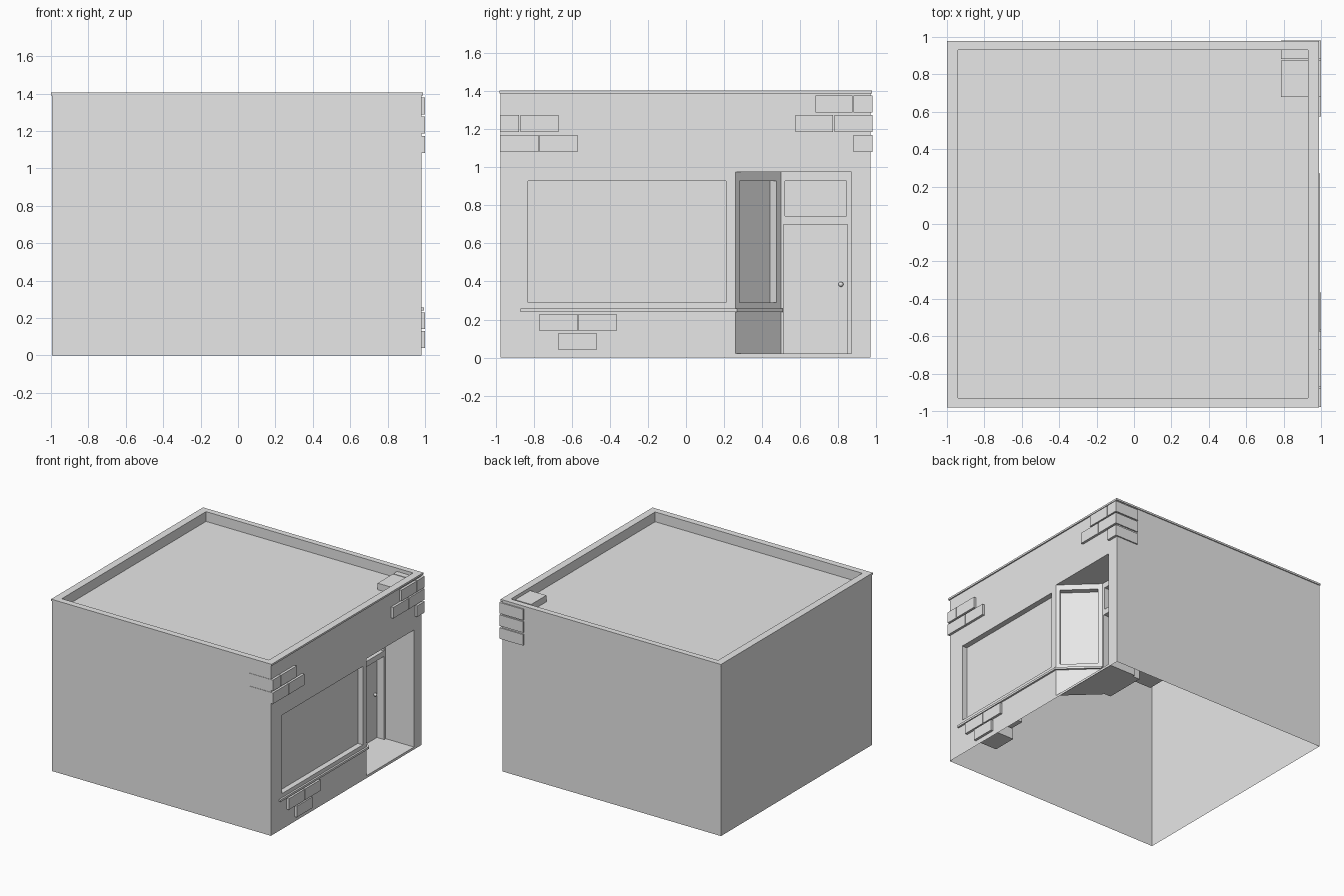
import bpy, bmesh
from mathutils import Vector

cube = bpy.data.objects.get("Cube")
if cube:
    bpy.data.objects.remove(cube)

grey = bpy.data.materials.new("plain_grey")
grey.use_nodes = True
grey.diffuse_color = (0.8, 0.8, 0.8, 1)
grey.node_tree.nodes["Principled BSDF"].inputs["Base Color"].default_value = (0.8, 0.8, 0.8, 1)


def finish(name, bm):
    mesh = bpy.data.meshes.new(name)
    bm.to_mesh(mesh)
    bm.free()
    mesh.materials.append(grey)
    obj = bpy.data.objects.new(name, mesh)
    bpy.context.collection.objects.link(obj)
    return obj


def face(bm, points, normal):
    """Add a polygon turned towards the given normal."""
    f = bm.faces.new([bm.verts.new(p) for p in points])
    f.normal_update()
    if f.normal.dot(Vector(normal)) < 0:
        f.normal_flip()


def box(name, lo, hi):
    bm = bmesh.new()
    bmesh.ops.create_cube(bm, size=1)
    for v in bm.verts:
        v.co = [(a + b) / 2 + c * (b - a) for a, b, c in zip(lo, hi, v.co)]
    return finish(name, bm)


def prism(name, outline, z0, z1):
    bm = bmesh.new()
    face(bm, [(x, y, z0) for x, y in outline], (0, 0, 1))
    top = bmesh.ops.extrude_face_region(bm, geom=bm.faces[:])["geom"]
    for v in top:
        if isinstance(v, bmesh.types.BMVert):
            v.co.z = z1
    bmesh.ops.recalc_face_normals(bm, faces=bm.faces[:])
    return finish(name, bm)


def recessed_wall(name, start, end, z0, z1, hole, depth):
    """Upright wall from start to end with one recessed panel: hole = u0, u1, z0, z1."""
    a, b = Vector((*start, 0)), Vector((*end, 0))
    along = (b - a).normalized()
    normal = along.cross(Vector((0, 0, 1)))
    width = (b - a).length
    h0, h1, v0, v1 = hole

    def at(u, z, d=0):
        return a + along * u + Vector((0, 0, z)) - normal * d

    bm = bmesh.new()
    for l, r, lo, hi in ((0, h0, z0, z1), (h1, width, z0, z1), (h0, h1, z0, v0), (h0, h1, v1, z1)):
        if r - l > 0.001 and hi - lo > 0.001:
            face(bm, [at(l, lo), at(r, lo), at(r, hi), at(l, hi)], normal)
    corners = [(h0, v0), (h1, v0), (h1, v1), (h0, v1)]
    middle = at((h0 + h1) / 2, (v0 + v1) / 2, depth / 2)
    for p, q in zip(corners, corners[1:] + corners[:1]):
        quad = [at(*p), at(*q), at(*q, depth), at(*p, depth)]
        face(bm, quad, middle - (quad[0] + quad[2]) / 2)
    face(bm, [at(*c, depth) for c in corners], normal)
    return finish(name, bm)


# Main dimensions
X0, X1, Y0, Y1 = -0.995, 0.98, -0.975, 0.97
TOP, HEAD, FLOOR = 1.39, 0.975, 0.02
EY0, EY1, DX, DY = 0.26, 0.87, 0.725, 0.50   # entrance recess


def rect_x(bm, x, y0, y1, z0, z1, n):
    face(bm, [(x, y0, z0), (x, y1, z0), (x, y1, z1), (x, y0, z1)], (n, 0, 0))


def rect_y(bm, y, x0, x1, z0, z1, n):
    face(bm, [(x0, y, z0), (x1, y, z0), (x1, y, z1), (x0, y, z1)], (0, n, 0))


# Plain outer walls, open underneath
bm = bmesh.new()
rect_y(bm, Y0, X0, X1, 0, TOP, -1)
rect_y(bm, Y1, X0, X1, 0, TOP, 1)
rect_x(bm, X0, Y0, Y1, 0, HEAD, -1)
rect_x(bm, X0, Y0, Y1, HEAD, TOP, -1)
finish("outer_walls", bm)

# Shop side: header, corner pier and strip below the entrance
bm = bmesh.new()
rect_x(bm, X1, Y0, Y1, HEAD, TOP, 1)
rect_x(bm, X1, EY1, Y1, 0, HEAD, 1)
rect_x(bm, X1, EY0, EY1, 0, FLOOR, 1)
finish("shop_wall", bm)

# Shop windows, door and transom
recessed_wall("display_window", (X1, Y0), (X1, EY0), 0, HEAD, (0.145, 1.185, 0.29, 0.93), 0.045)
recessed_wall("angled_window", (X1, EY0), (DX, DY), FLOOR, HEAD, (0.03, 0.315, 0.29, 0.93), 0.045)
recessed_wall("door", (DX, DY), (DX, EY1), FLOOR, 0.72, (0.012, 0.35, FLOOR, 0.70), 0.065)
recessed_wall("transom", (DX, DY), (DX, EY1), 0.72, HEAD, (0.02, 0.345, 0.745, 0.93), 0.045)

# Door knob
bm = bmesh.new()
bmesh.ops.create_uvsphere(bm, u_segments=12, v_segments=8, radius=0.013)
knob = finish("door_knob", bm)
knob.location = (DX - 0.055, 0.815, 0.385)
for p in knob.data.polygons:
    p.use_smooth = True

# Entrance floor, ceiling and side wall
plan = [(X1, EY0), (X1, EY1), (DX, EY1), (DX, DY)]
bm = bmesh.new()
face(bm, [(x, y, FLOOR) for x, y in plan], (0, 0, 1))
face(bm, [(x, y, HEAD) for x, y in plan], (0, 0, -1))
rect_y(bm, EY1, DX, X1, FLOOR, HEAD, -1)
finish("entrance_recess", bm)

# Sill running under both windows
prism("window_sill", [(0.995, -0.87), (0.995, 0.268), (0.738, 0.51),
                      (0.715, 0.49), (0.96, EY0), (0.96, -0.87)], 0.24, 0.257)

# Roof with parapet and thin coping
outer = [(-1, -0.982), (0.99, -0.982), (0.99, 0.978), (-1, 0.978)]
inner = [(-0.94, -0.93), (0.93, -0.93), (0.93, 0.93), (-0.94, 0.93)]
CAP, ROOF = 1.405, 1.325
bm = bmesh.new()
face(bm, [(x, y, ROOF) for x, y in inner], (0, 0, 1))
for i in range(4):
    j = (i + 1) % 4
    a, b, c, d = outer[i], outer[j], inner[j], inner[i]
    out = (a[0] + b[0], a[1] + b[1], 0)
    face(bm, [(*a, TOP), (*b, TOP), (*b, CAP), (*a, CAP)], out)
    face(bm, [(*a, CAP), (*b, CAP), (*c, CAP), (*d, CAP)], (0, 0, 1))
    face(bm, [(*a, TOP), (*b, TOP), (*c, TOP), (*d, TOP)], (0, 0, -1))
    face(bm, [(*d, ROOF), (*c, ROOF), (*c, CAP), (*d, CAP)], (-out[0], -out[1], 0))
finish("roof_and_parapet", bm)

# Exposed bricks: row bottom, then y spans
rows = [
    (1.288, [(0.68, 0.875), (0.882, 0.98)]),
    (1.187, [(0.575, 0.773), (0.78, 0.98)]),
    (1.082, [(0.882, 0.98)]),
    (1.187, [(-0.978, -0.878), (-0.872, -0.672)]),
    (1.082, [(-0.978, -0.777), (-0.771, -0.572)]),
    (0.14, [(-0.772, -0.572), (-0.565, -0.365)]),
    (0.04, [(-0.67, -0.47)]),
]
for z, spans in rows:
    for y0, y1 in spans:
        box("brick", (0.785, y0, z), (1.0, y1, z + 0.09))
